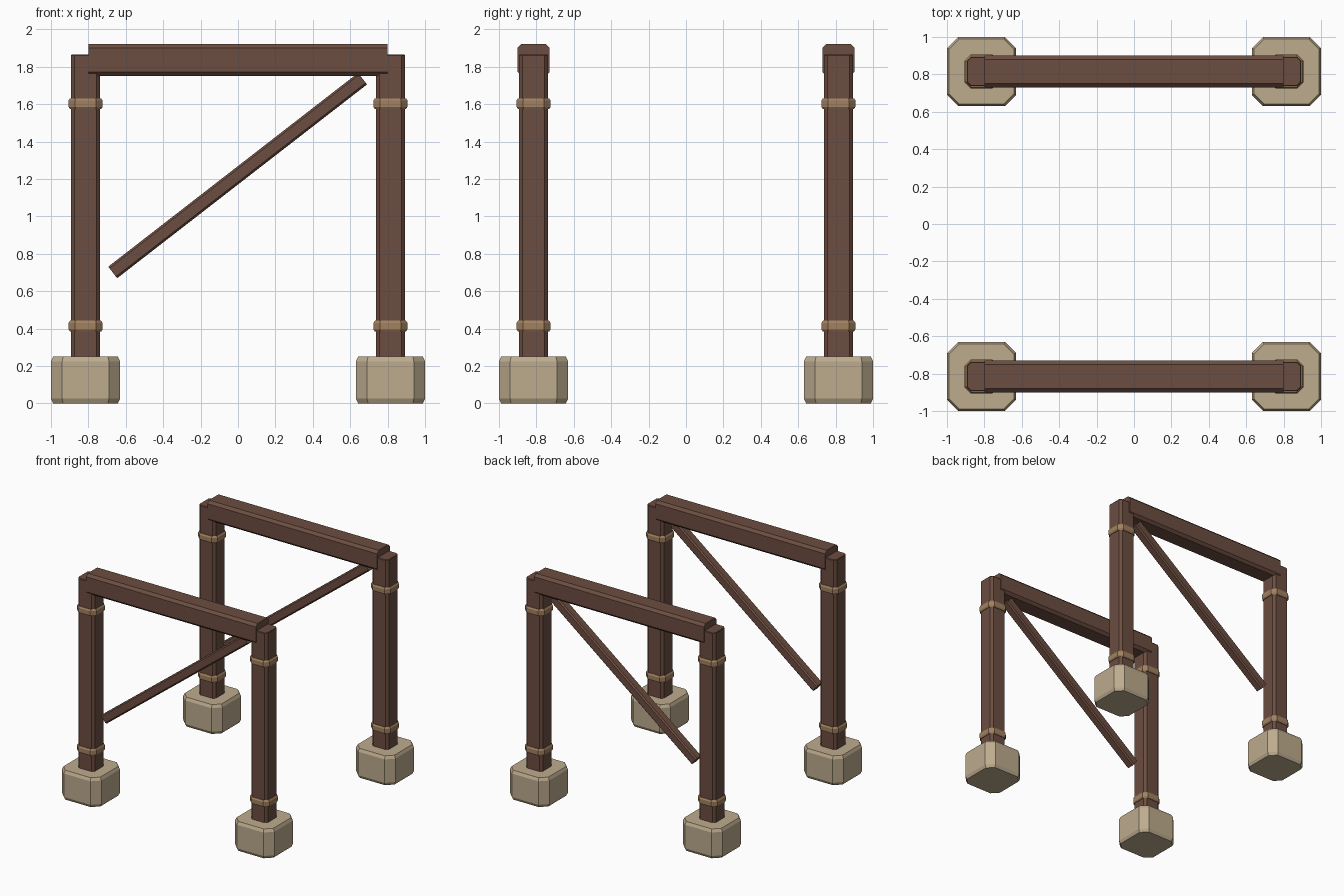
import bpy, bmesh
from math import atan2, pi
from mathutils import Matrix, Vector

if "Cube" in bpy.data.objects:
    bpy.data.objects.remove(bpy.data.objects["Cube"])


def material(name, color):
    m = bpy.data.materials.new(name)
    m.diffuse_color = (*color, 1)
    m.use_nodes = True
    m.node_tree.nodes["Principled BSDF"].inputs["Base Color"].default_value = m.diffuse_color
    return m


wood = material("dark_wood", (0.15, 0.075, 0.052))
rope = material("binding", (0.36, 0.22, 0.115))
stone = material("stone", (0.51, 0.41, 0.27))


def prism(name, start, end, width, depth, cut, rim, rim_len, mat):
    """Chamfered rectangular bar from start to end, with optional bevelled ends."""
    start, end = Vector(start), Vector(end)
    d = end - start
    length = d.length
    # bars lie in planes parallel to XZ; depth is along y
    rot = Matrix.Rotation(atan2(d.x, d.z), 4, 'Y')
    levels = [(0, rim), (rim_len, 0), (length - rim_len, 0), (length, rim)] if rim else [(0, 0), (length, 0)]
    bm = bmesh.new()
    rings = []
    for z, inset in levels:
        a, b = width / 2 - inset, depth / 2 - inset
        c = cut - inset * 0.586
        pts = [(a, -b + c), (a, b - c), (a - c, b), (-a + c, b),
               (-a, b - c), (-a, -b + c), (-a + c, -b), (a - c, -b)]
        rings.append([bm.verts.new((x, y, z)) for x, y in pts])
    for r0, r1 in zip(rings, rings[1:]):
        for i in range(8):
            j = (i + 1) % 8
            bm.faces.new((r0[i], r0[j], r1[j], r1[i]))
    bm.faces.new(rings[0][::-1])
    bm.faces.new(rings[-1])
    bm.transform(Matrix.Translation(start) @ rot)
    me = bpy.data.meshes.new(name)
    bm.to_mesh(me)
    bm.free()
    me.materials.append(mat)
    ob = bpy.data.objects.new(name, me)
    bpy.context.collection.objects.link(ob)
    return ob


P = 0.815
for side, y in (("front", -P), ("back", P)):
    for hand, x in (("left", -P), ("right", P)):
        tag = f"{side}_{hand}"
        # stone footing, post and its two bindings
        prism(f"{tag}_footing", (x, y, 0), (x, y, 0.25), 0.37, 0.37, 0.06, 0.012, 0.025, stone)
        prism(f"{tag}_post", (x, y, 0.2), (x, y, 1.865), 0.156, 0.156, 0.02, 0.004, 0.005, wood)
        for label, z in (("lower", 0.413), ("upper", 1.602)):
            prism(f"{tag}_{label}_binding", (x, y, z - 0.029), (x, y, z + 0.029),
                  0.182, 0.182, 0.034, 0.008, 0.012, rope)
    # top beam and diagonal brace
    prism(f"{side}_beam", (-0.8, y, 1.836), (0.8, y, 1.836), 0.172, 0.172, 0.022, 0, 0, wood)
    prism(f"{side}_brace", (-0.67, y, 0.7), (0.666, y, 1.736), 0.078, 0.078, 0.011, 0, 0, wood)
